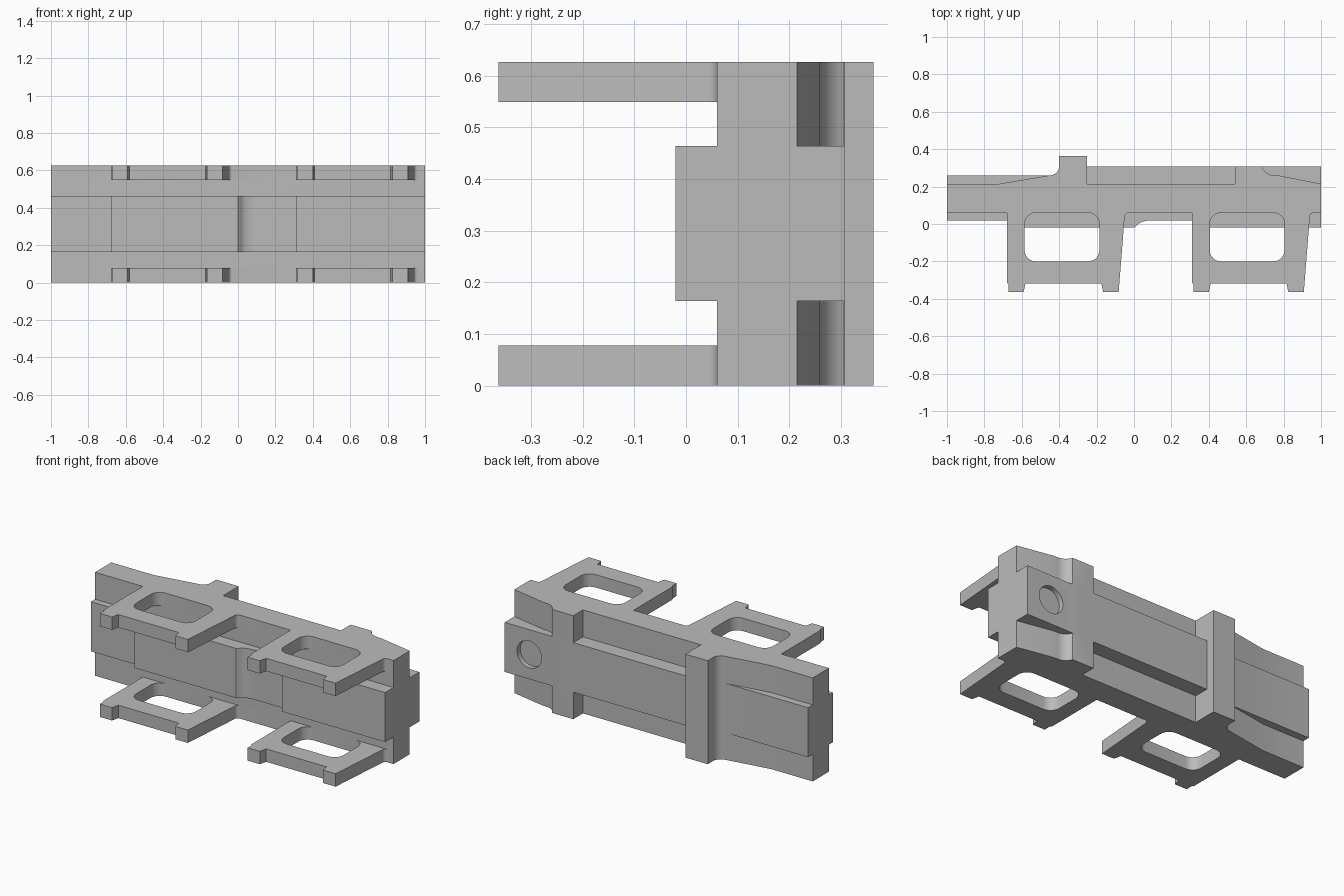
import bpy, bmesh, math

default = bpy.data.objects.get("Cube")
if default:
    bpy.data.objects.remove(default, do_unlink=True)

H = 0.627                 # overall height
PLATE = 0.078             # thickness of the loop plates
CORE = (0.1635, 0.4635)   # height band of the raised middle rib

grey = bpy.data.materials.new("plain grey")
grey.use_nodes = True
grey.diffuse_color = (0.5, 0.5, 0.5, 1)
grey.node_tree.nodes["Principled BSDF"].inputs["Base Color"].default_value = (0.5, 0.5, 0.5, 1)


def arc(cx, cy, rx, ry, a0, a1, n=8):
    angles = [math.radians(a0 + (a1 - a0) * i / n) for i in range(n + 1)]
    return [(cx + rx * math.cos(a), cy + ry * math.sin(a)) for a in angles]


def prism(name, outline, z0, z1):
    bm = bmesh.new()
    face = bm.faces.new([bm.verts.new((x, y, z0)) for x, y in outline])
    top = bmesh.ops.extrude_face_region(bm, geom=[face])["geom"]
    bmesh.ops.translate(bm, vec=(0, 0, z1 - z0),
                        verts=[v for v in top if isinstance(v, bmesh.types.BMVert)])
    bmesh.ops.recalc_face_normals(bm, faces=bm.faces)
    mesh = bpy.data.meshes.new(name)
    bm.to_mesh(mesh)
    bm.free()
    mesh.materials.append(grey)
    obj = bpy.data.objects.new(name, mesh)
    bpy.context.collection.objects.link(obj)
    return obj


def combine(target, tool, operation):
    mod = target.modifiers.new(operation.lower(), "BOOLEAN")
    mod.operation, mod.object, mod.solver = operation, tool, "EXACT"
    bpy.context.view_layer.objects.active = target
    bpy.ops.object.modifier_apply(modifier=mod.name)
    bpy.data.objects.remove(tool, do_unlink=True)


# Full-height body with its stepped and tapered back
body = prism("rail_body",
             [(-1, 0.06), (1, 0.06), (1, 0.215), (0.78, 0.258)]
             + arc(0.75, 0.33, 0.07, 0.07, 270, 200)
             + [(0.68, 0.307), (0.54, 0.307), (0.54, 0.215), (-0.25, 0.215),
                (-0.25, 0.363), (-0.4, 0.363)]
             + arc(-0.45, 0.31, 0.05, 0.05, 0, -90)
             + [(-0.72, 0.215), (-1, 0.215)], 0, H)

# Middle rib: stepped front, then the three flush panels on the back
front = ([(-1, 0.15), (-1, 0.02), (-0.68, 0.02), (-0.68, -0.02), (0, -0.02)]
         + arc(0.1, -0.02, 0.09, 0.04, 165, 90)
         + [(0.31, 0.02), (0.31, -0.02), (1, -0.02), (1, 0.15)])
combine(body, prism("rib_front", front, *CORE), "UNION")
for x0, x1, y in ((-1, -0.45, 0.26), (-0.3, 0.6, 0.307), (0.62, 1, 0.307)):
    panel = [(x0, 0.1), (x1, 0.1), (x1, y), (x0, y)]
    combine(body, prism("rib_back", panel, *CORE), "UNION")

# Four open loops, two on each side plate
for shift in (0, 0.99):
    loop = ([(-0.68, 0.1), (-0.68, -0.315), (-0.672, -0.32), (-0.672, -0.363),
             (-0.59, -0.363), (-0.58, -0.317), (-0.175, -0.317), (-0.165, -0.363),
             (-0.082, -0.363), (-0.05, 0.04)]
            + arc(-0.03, 0.04, 0.02, 0.02, 180, 90, 4) + [(-0.03, 0.1)])
    hole = []
    for cx, cy, a in ((-0.245, 0.005, 0), (-0.525, 0.005, 90),
                      (-0.525, -0.14, 180), (-0.245, -0.14, 270)):
        hole += arc(cx, cy, 0.06, 0.06, a, a + 90, 6)
    for z in (0, H - PLATE):
        plate = prism("loop", [(x + shift, y) for x, y in loop], z, z + PLATE)
        cutter = prism("loop_hole", [(x + shift, y - 0.005 * (y > 0)) for x, y in hole],
                       z - 0.05, z + PLATE + 0.05)
        combine(plate, cutter, "DIFFERENCE")
        combine(body, plate, "UNION")

# Shallow round socket in the back panel
bpy.ops.mesh.primitive_cylinder_add(vertices=40, radius=0.082, depth=0.06,
                                    location=(0.835, 0.307, H / 2),
                                    rotation=(math.pi / 2, 0, 0))
socket = bpy.context.object
socket.data.materials.append(grey)
combine(body, socket, "DIFFERENCE")

# Smooth the fillets and keep the corners crisp
bpy.ops.object.select_all(action="DESELECT")
body.select_set(True)
bpy.context.view_layer.objects.active = body
bpy.ops.object.shade_smooth_by_angle(angle=math.radians(30))
